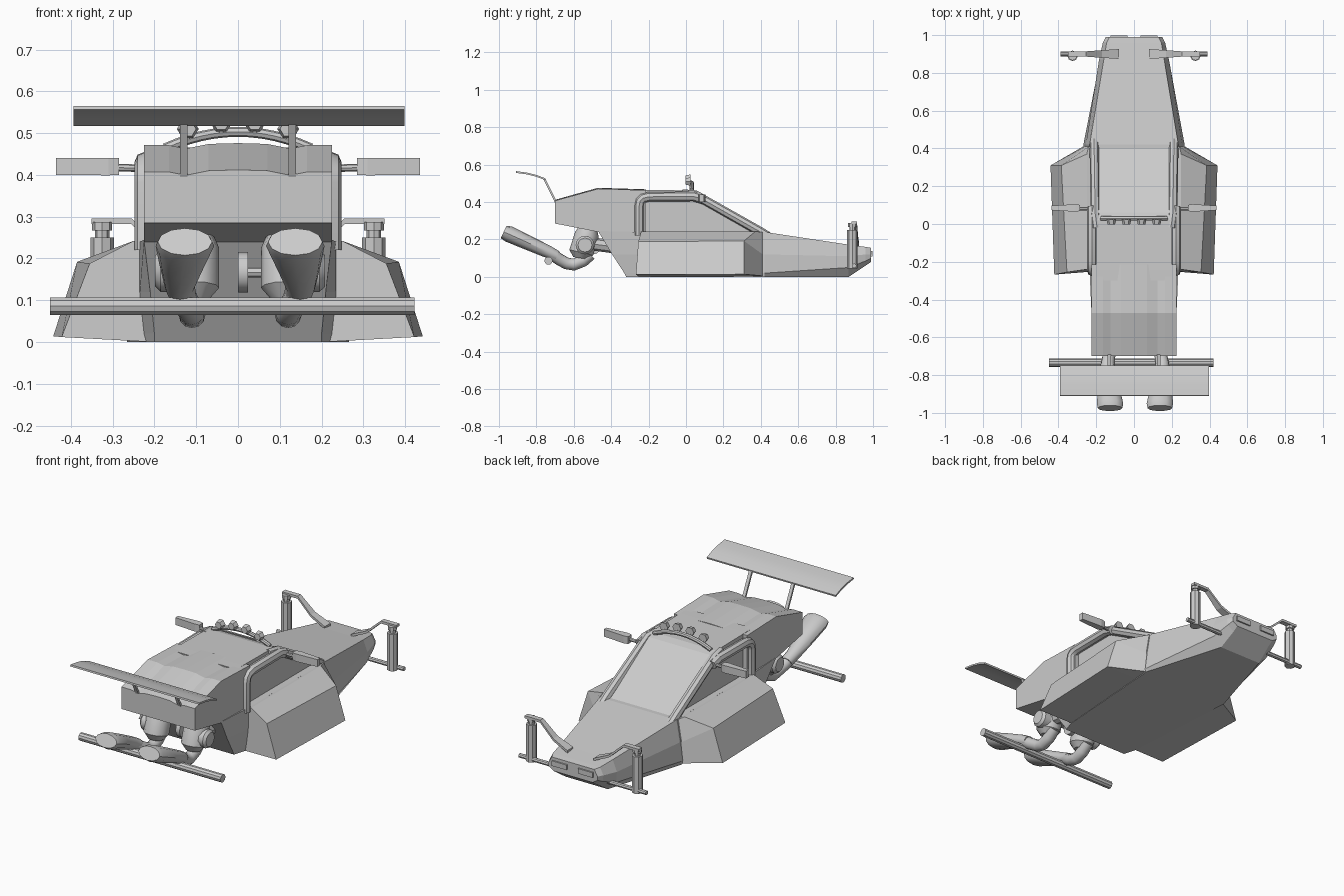
import bpy, bmesh, math
from mathutils import Vector

if "Cube" in bpy.data.objects:
    bpy.data.objects.remove(bpy.data.objects["Cube"])


def loft(name, rings, smooth=False):
    """Skin a list of equal-length closed rings and cap both ends."""
    bm = bmesh.new()
    vs = [[bm.verts.new(p) for p in r] for r in rings]
    n = len(rings[0])
    for a, b in zip(vs, vs[1:]):
        for i in range(n):
            j = (i + 1) % n
            bm.faces.new((a[i], a[j], b[j], b[i]))
    bm.faces.new(vs[0])
    bm.faces.new(vs[-1])
    bmesh.ops.remove_doubles(bm, verts=bm.verts, dist=1e-5)
    bmesh.ops.recalc_face_normals(bm, faces=bm.faces)
    me = bpy.data.meshes.new(name)
    bm.to_mesh(me)
    bm.free()
    ob = bpy.data.objects.new(name, me)
    bpy.context.collection.objects.link(ob)
    if smooth:
        smooth_it(ob)
    return ob


def smooth_it(ob):
    bpy.ops.object.select_all(action='DESELECT')
    ob.select_set(True)
    bpy.context.view_layer.objects.active = ob
    bpy.ops.object.shade_smooth_by_angle(angle=math.radians(35))


def tube(name, pts, r, radii=None, sides=2):
    """Round bar through points, turned into a mesh."""
    cu = bpy.data.curves.new(name, 'CURVE')
    cu.dimensions = '3D'
    cu.bevel_depth, cu.bevel_resolution, cu.use_fill_caps = r, sides, True
    sp = cu.splines.new('POLY')
    sp.points.add(len(pts) - 1)
    for i, p in enumerate(pts):
        sp.points[i].co = (*p, 1)
        sp.points[i].radius = radii[i] if radii else 1
    ob = bpy.data.objects.new(name, cu)
    bpy.context.collection.objects.link(ob)
    bpy.ops.object.select_all(action='DESELECT')
    ob.select_set(True)
    bpy.context.view_layer.objects.active = ob
    bpy.ops.object.convert(target='MESH')
    smooth_it(bpy.context.object)


def box(name, lo, hi):
    return loft(name, [[(x, lo[1], lo[2]), (x, hi[1], lo[2]), (x, hi[1], hi[2]), (x, lo[1], hi[2])]
                       for x in (lo[0], hi[0])])


def sym(half):
    """Close a ring from its +x half."""
    return half + [(-x, y, z) for x, y, z in reversed(half)]


# hull: nose, floor and sloped rear wall
loft("hull", [sym(r) for r in (
    [(.13, .99, .155), (.15, .99, .12), (.15, .99, .10), (.12, .99, .08)],
    [(.145, .96, .16), (.165, .96, .12), (.16, .96, .085), (.12, .96, .06)],
    [(.16, .87, .172), (.185, .87, .11), (.18, .87, .05), (.13, .87, 0)],
    [(.235, .42, .24), (.255, .42, .12), (.268, .42, .02), (.265, .42, 0)],
    [(.235, -.25, .24), (.235, -.25, .12), (.225, -.25, .02), (.22, -.25, 0)],
    [(.225, -.47, .245), (.21, -.395, .12), (.20, -.33, .02), (.20, -.32, 0)])])

# cabin with windscreen and recessed side windows
prof = [(.42, .225), (.06, .45), (.02, .462), (-.24, .465), (-.30, .465), (-.30, .2)]
loft("cabin", [[(x, y, z) for y, z in prof] for x in (-.2, .2)])

# engine cover with a gently waved top
waves = [(-.225, 0), (-.165, 0), (-.125, -.008), (-.07, .003), (0, .005),
         (.07, .003), (.125, -.008), (.165, 0), (.225, 0)]
loft("engine_cover", [[(x, -.215, .22), (x, -.47, .24), (x, -.70, .285), (x, -.70, .407 + w),
                       (x, -.47, .471 + w), (x, -.215, .463 + w)] for x, w in waves])

for s, side in ((1, "right"), (-1, "left")):
    # side pod
    loft(side + "_side_pod", [[(s * x, y, z) for x, y, z in r] for r in (
        [(.20, .41, .23), (.24, .41, .24), (.26, .41, .12), (.27, .41, .005), (.2, .41, 0)],
        [(.20, .33, .235), (.25, .37, .242), (.385, .31, .192), (.442, .31, .014), (.2, .33, 0)],
        [(.20, -.25, .235), (.25, -.24, .242), (.355, -.255, .188), (.422, -.268, .012), (.2, -.25, 0)])])

    # roll cage
    tube(side + "_roll_bar", [(s * .222, y, z) for y, z in
         ((-.25, .22), (-.25, .38), (-.245, .405), (-.23, .42), (-.20, .428), (.04, .43), (.09, .415))], .026)
    tube(side + "_pillar", [(s * .195, -.02, .443), (s * .205, .05, .438),
                            (s * .21, .40, .24), (s * .21, .44, .215)], .025)

    # mirror
    tube(side + "_mirror_stalk", [(s * .21, .08, .415), (s * .30, .08, .418)], .009)
    loft(side + "_mirror", [[(s * x, .085 - d, .42 - h), (s * x, .085 + d, .42 - h),
                             (s * x, .085 + d, .42 + h), (s * x, .085 - d, .42 + h)]
                            for x, d, h in ((.285, .016, .020), (.31, .02, .021), (.436, .012, .02))])

    # front suspension
    tube(side + "_shock", [(s * .325, .89, .045), (s * .325, .89, .25)], .028)
    tube(side + "_shock_rod", [(s * .325, .89, .24), (s * .325, .89, .285)], .017)
    tube(side + "_shock_cap", [(s * .325, .89, .267), (s * .325, .89, .287)], .024)
    loft(side + "_upper_arm", [[(s * x, .90 - w, z), (s * x, .90 + w, z),
                                (s * x, .90 + w, z + .014), (s * x, .90 - w, z + .014)]
                               for x, z, w in ((.35, .282, .014), (.255, .282, .014),
                                               (.17, .205, .02), (.08, .165, .026))])
    tube(side + "_lower_arm", [(s * .12, .90, .06), (s * .39, .90, .06)], .012)

    # headlight
    box(side + "_headlight", (s * .08 - .045, .97, .11), (s * .08 + .045, .998, .138))

    # wing strut
    box_x = s * .13
    loft(side + "_wing_strut", [[(box_x - .009, y, z), (box_x + .009, y, z),
                                 (box_x + .009, y + .012, z), (box_x - .009, y + .012, z)]
                                for y, z in ((-.70, .395), (-.762, .522), (-.79, .535))])

    # exhaust pot, turbo bulb and pipe
    cx = .005 + s * .115
    tube(side + "_exhaust_pot", [(cx, -.565, .10), (cx, -.56, .13), (cx, -.53, .225), (cx, -.525, .255)],
         .065, [.6, 1, 1, .8], 4)
    tube(side + "_exhaust_feed", [(cx, -.53, .18), (cx, -.38, .16)], .035)
    tube(side + "_turbo_bulb", [(cx + s * .03, -.54, .17), (cx + s * .075, -.54, .17),
                                (cx + s * .088, -.54, .17)], .05, [1, 1, .75], 4)
    tube(side + "_exhaust_pipe", [(cx, -.51, .12), (cx, -.55, .085), (cx, -.60, .065),
                                  (cx, -.64, .072), (cx + s * .015, -.68, .095),
                                  (cx + s * .03, -.73, .13)], .032, None, 4)
    # flared exhaust tip: ellipses tilted along the pipe
    rings = []
    for dx, y, z, rx, rz in ((.022, -.69, .11, .033, .03), (.03, -.74, .135, .036, .034),
                             (.024, -.85, .185, .054, .04), (.017, -.95, .23, .07, .044),
                             (.017, -.975, .24, .065, .036)):
        rings.append([(cx + s * dx + rx * math.cos(t), y + .42 * rz * math.sin(t), z + .9 * rz * math.sin(t))
                      for t in [k * math.tau / 12 for k in range(12)]])
    loft(side + "_exhaust_tip", rings, True)

# drive pulley
tube("pulley", [(0, -.5, .167), (.024, -.5, .167)], .048, None, 4)
tube("pulley_axle", [(.02, -.5, .167), (.06, -.5, .167)], .013)

# rear wing and bumper bar
wing = [(-.908, .565), (-.85, .557), (-.80, .545), (-.75, .526)]
wing = wing + [(y - .002, z - .009) for y, z in reversed(wing)]
loft("rear_wing", [[(x, y, z) for y, z in wing] for x in (-.393, .398)], True)
tube("bumper_bar", [(-.45, -.735, .086), (.422, -.735, .086)], .022, None, 3)

# roof light bar with four lamps
tube("light_bar", [(x, .03, .503 - 1.3 * x * x) for x in [-.175 + .35 * k / 12 for k in range(13)]], .012)
for k in range(4):
    x = -.12 + .08 * k
    z = .527 - 1.2 * x * x
    tube("roof_lamp_%d" % (k + 1), [(x, -.003, z), (x, .025, z)], .026, [.75, 1], 1)
    tube("lamp_post_%d" % (k + 1), [(x, .012, z), (x, .028, z - .03)], .008, None, 1)
